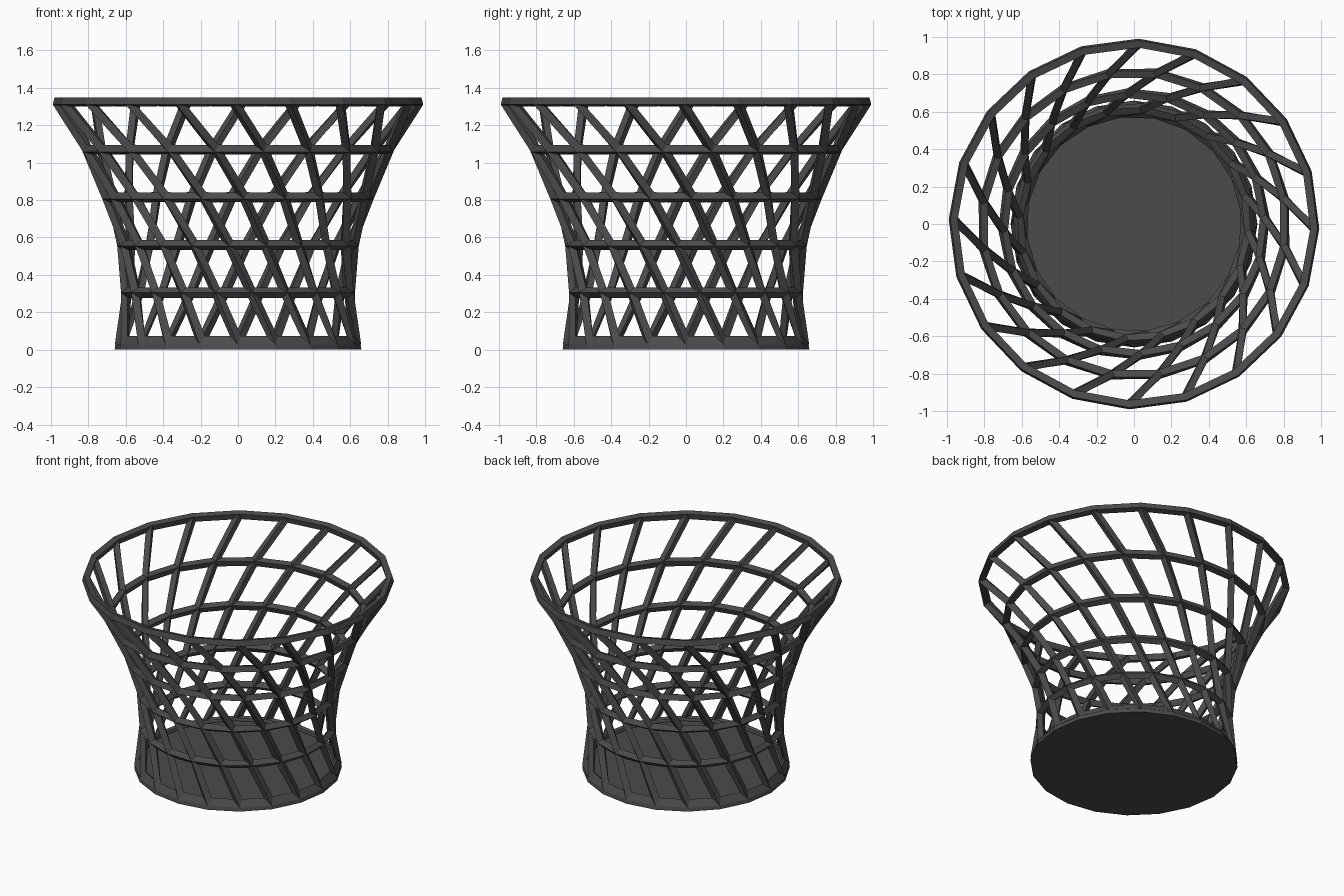
import bpy, bmesh
from math import cos, sin, radians

if "Cube" in bpy.data.objects:
    bpy.data.objects.remove(bpy.data.objects["Cube"])

SIDES = 20
TWIST = -11.1          # degrees per level, going up
PROFILE = [(0.637, 0.045), (0.602, 0.305), (0.62, 0.56),
           (0.70, 0.815), (0.815, 1.07), (0.967, 1.325)]


def ring(bm, radius, z, turn):
    step = 360 / SIDES
    return [bm.verts.new((radius * cos(radians(k * step + turn)),
                          radius * sin(radians(k * step + turn)), z))
            for k in range(SIDES)]


def bridge(bm, low, high):
    for k in range(SIDES):
        n = (k + 1) % SIDES
        bm.faces.new((low[k], low[n], high[n], high[k]))


def add_object(name, bm):
    mesh = bpy.data.meshes.new(name)
    bm.to_mesh(mesh)
    bm.free()
    obj = bpy.data.objects.new(name, mesh)
    bpy.context.collection.objects.link(obj)
    mat = bpy.data.materials.get("dark_wire") or bpy.data.materials.new("dark_wire")
    mat.diffuse_color = (0.07, 0.07, 0.07, 1)
    mat.use_nodes = True
    mat.node_tree.nodes["Principled BSDF"].inputs["Base Color"].default_value = mat.diffuse_color
    mesh.materials.append(mat)
    return obj


# Twisted, flared wire wall
bm = bmesh.new()
rings = [ring(bm, r, z, i * TWIST) for i, (r, z) in enumerate(PROFILE)]
for low, high in zip(rings, rings[1:]):
    bridge(bm, low, high)
bm.faces.new(rings[0][::-1])
wall = add_object("basket_wire_wall", bm)
wire = wall.modifiers.new("wire", 'WIREFRAME')
wire.thickness = 0.056
wire.offset = 0
wire.use_boundary = True
wire.use_even_offset = True
wire.use_replace = True

# Solid floor plate
bm = bmesh.new()
bottom = ring(bm, 0.66, 0.0, 0)
top = ring(bm, 0.655, 0.03, 0)
bridge(bm, bottom, top)
bm.faces.new(bottom[::-1])
bm.faces.new(top)
add_object("basket_floor", bm)
